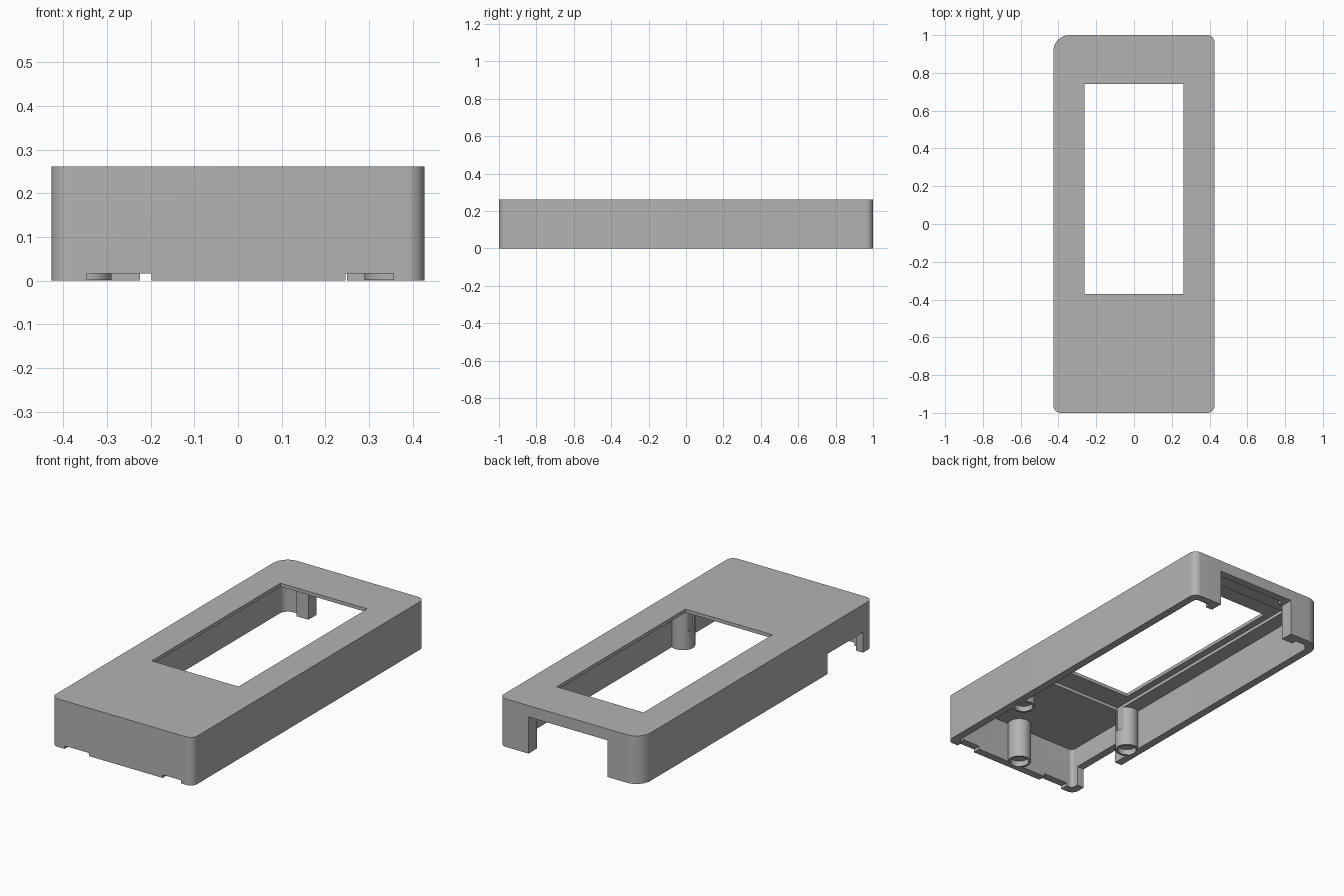
import bpy, bmesh, math

cube = bpy.data.objects.get("Cube")
if cube:
    bpy.data.objects.remove(cube, do_unlink=True)

grey = bpy.data.materials.new("plain grey")
grey.use_nodes = True
GREY = (0.45, 0.45, 0.45, 1)
grey.diffuse_color = GREY
grey.node_tree.nodes["Principled BSDF"].inputs["Base Color"].default_value = GREY


def prism(name, points, z0, z1):
    """Extrude a flat outline from z0 up to z1."""
    bm = bmesh.new()
    face = bm.faces.new([bm.verts.new((x, y, z0)) for x, y in points])
    top = bmesh.ops.extrude_face_region(bm, geom=[face])["geom"]
    bmesh.ops.translate(bm, vec=(0, 0, z1 - z0),
                        verts=[v for v in top if isinstance(v, bmesh.types.BMVert)])
    bmesh.ops.recalc_face_normals(bm, faces=bm.faces)
    mesh = bpy.data.meshes.new(name)
    bm.to_mesh(mesh)
    bm.free()
    mesh.materials.append(grey)
    obj = bpy.data.objects.new(name, mesh)
    bpy.context.collection.objects.link(obj)
    return obj


def rounded(x, y, radii, steps=10):
    """Outline of a centred rectangle, one radius per corner, from +x +y."""
    points = []
    for i, (sx, sy) in enumerate([(1, 1), (-1, 1), (-1, -1), (1, -1)]):
        r = radii[i]
        for k in range(steps + 1):
            a = math.pi / 2 * (i + k / steps)
            points.append((sx * (x - r) + r * math.cos(a), sy * (y - r) + r * math.sin(a)))
    return points


def box(name, x0, x1, y0, y1, z0, z1):
    return prism(name, [(x0, y0), (x1, y0), (x1, y1), (x0, y1)], z0, z1)


def disc(x, y, r, steps=40):
    return [(x + r * math.cos(2 * math.pi * k / steps),
             y + r * math.sin(2 * math.pi * k / steps)) for k in range(steps)]


def combine(target, tool, operation):
    """Apply a boolean and discard the tool."""
    tool.hide_render = True
    mod = target.modifiers.new("combine", "BOOLEAN")
    mod.operation = operation
    mod.solver = "EXACT"
    mod.object = tool
    bpy.context.view_layer.objects.active = target
    bpy.ops.object.modifier_apply(modifier=mod.name)
    bpy.data.objects.remove(tool, do_unlink=True)


W, L, H, WALL, CEILING = 0.427, 1.0, 0.262, 0.043, 0.225

# Hollow shell, open underneath, with one larger corner
shell = prism("case_shell", rounded(W, L, (0.04, 0.085, 0.04, 0.04)), 0, H)
combine(shell, prism("cavity", rounded(W - WALL, L - WALL, (0.02, 0.05, 0.02, 0.02)),
                     -0.1, CEILING), "DIFFERENCE")

# Thick pads beside the rear opening
for x0, x1 in [(-0.295, -0.2), (0.2, 0.29)]:
    combine(shell, box("rear_pad", x0, x1, 0.927, 0.98, 0.001, 0.24), "UNION")

# Screw posts hanging from the ceiling
posts = [(-0.35, -0.475), (0.35, -0.475), (0, -0.925)]
for x, y in posts:
    combine(shell, prism("screw_post", disc(x, y, 0.06), 0.002, 0.24), "UNION")
for x, y in posts:
    combine(shell, prism("post_hole", disc(x, y, 0.048), -0.1, 0.032), "DIFFERENCE")

# Window, display recess, rear and side openings, shallow front slots
cuts = [
    ("window", -0.262, 0.262, -0.37, 0.74, 0.1, 0.4),
    ("display_recess", -0.3, 0.3, -0.49, 0.85, 0.1, 0.243),
    ("rear_opening", -0.225, 0.25, 0.9, 1.1, -0.1, 0.2),
    ("side_opening", -0.6, -0.37, -0.915, -0.61, -0.1, 0.11),
    ("front_slot_a", -0.346, -0.198, -1.1, -0.94, -0.1, 0.017),
    ("front_slot_b", 0.246, 0.356, -1.1, -0.94, -0.1, 0.017),
]
for cut in cuts:
    combine(shell, box(*cut), "DIFFERENCE")

# Smooth the rounded parts, keep the edges crisp
bpy.ops.object.select_all(action="DESELECT")
shell.select_set(True)
bpy.context.view_layer.objects.active = shell
bpy.ops.object.shade_smooth_by_angle(angle=math.radians(30))
